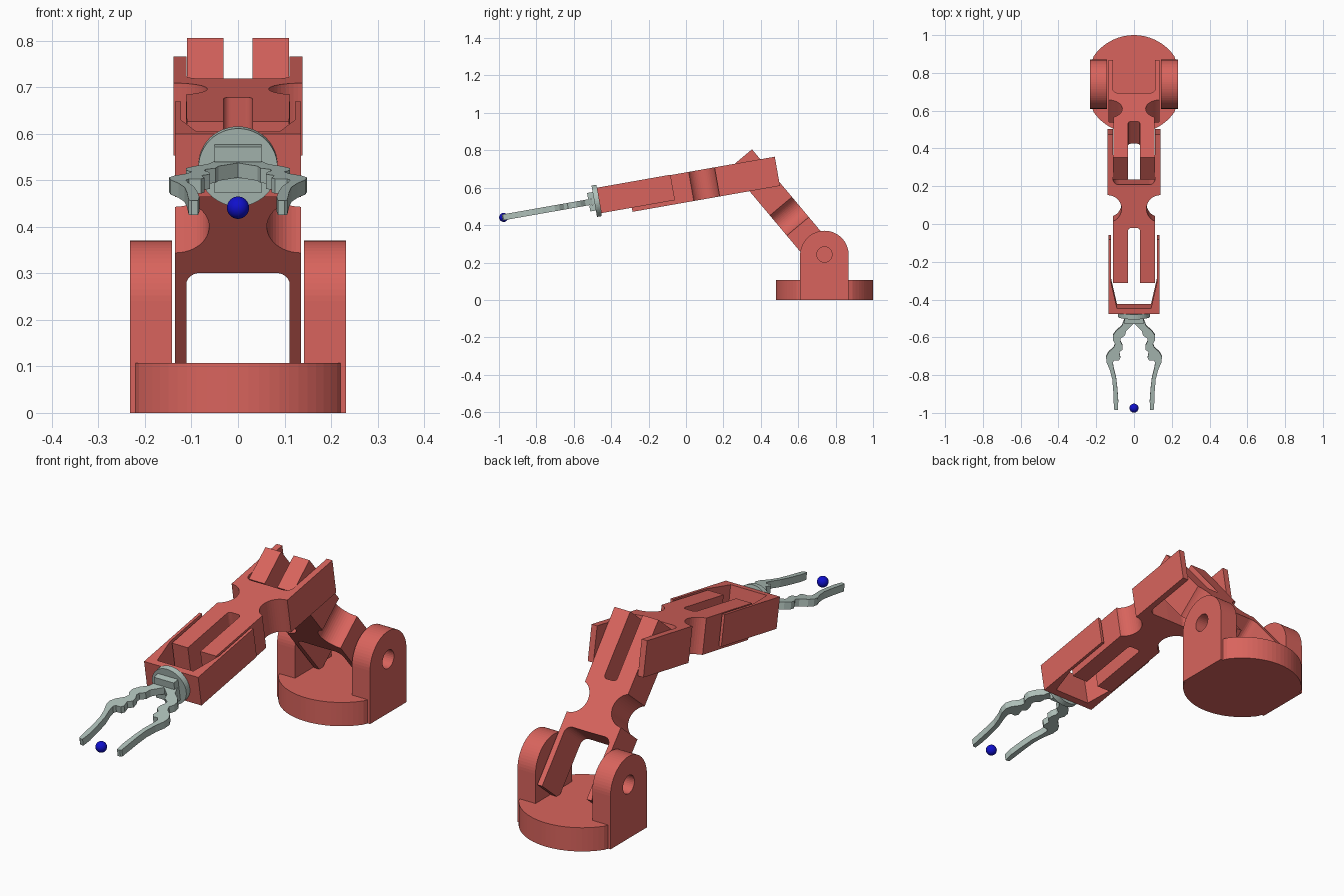
import bpy, bmesh
from math import sin, cos, radians
from mathutils import Matrix

if "Cube" in bpy.data.objects:
    bpy.data.objects.remove(bpy.data.objects["Cube"])


def material(name, rgb):
    m = bpy.data.materials.new(name)
    m.diffuse_color = (*rgb, 1)
    m.use_nodes = True
    m.node_tree.nodes["Principled BSDF"].inputs["Base Color"].default_value = m.diffuse_color
    return m


RED = material("coral red", (0.69, 0.127, 0.109))
GREY = material("pale grey green", (0.43, 0.53, 0.49))
BLUE = material("deep blue", (0.005, 0.005, 0.6))


def arc(cx, cy, r, a0, a1, n=12):
    return [(cx + r * cos(radians(a0 + (a1 - a0) * i / n)),
             cy + r * sin(radians(a0 + (a1 - a0) * i / n))) for i in range(n + 1)]


def mirrored(half):
    """Close a half outline (x >= 0) across x = 0."""
    return half + [(-x, y) for x, y in reversed(half) if x > 1e-6]


def prism(name, outline, lo, hi, mat, matrix=Matrix()):
    """Extrude a flat outline from lo to hi along local z, then place it."""
    bm = bmesh.new()
    face = bm.faces.new([bm.verts.new((x, y, lo)) for x, y in outline])
    ext = bmesh.ops.extrude_face_region(bm, geom=[face])["geom"]
    moved = [v for v in ext if isinstance(v, bmesh.types.BMVert)]
    bmesh.ops.translate(bm, verts=moved, vec=(0, 0, hi - lo))
    bm.transform(matrix)
    bmesh.ops.recalc_face_normals(bm, faces=bm.faces)
    me = bpy.data.meshes.new(name)
    bm.to_mesh(me)
    bm.free()
    me.materials.append(mat)
    ob = bpy.data.objects.new(name, me)
    bpy.context.collection.objects.link(ob)
    return ob


def frame(y, z, angle):
    """Local y runs forward along a limb raised by angle, local z is its top."""
    c, s = cos(radians(angle)), sin(radians(angle))
    return Matrix(((-1, 0, 0, 0), (0, -c, s, y), (0, s, c, z), (0, 0, 0, 1)))


# outline in y-z extruded along x, and outline in x-z extruded along y
SIDEWAYS = Matrix(((0, 0, 1, 0), (1, 0, 0, 0), (0, 1, 0, 0), (0, 0, 0, 1)))
FORWARD = Matrix.Rotation(radians(-90), 4, 'X')

# base disc with flats where the brackets stand
disc = [(max(-0.22, min(0.22, x)), y) for x, y in arc(0, 0.74, 0.26, 0, 360, 72)[:-1]]
prism("base_disc", disc, 0, 0.107, RED)

# shoulder brackets with pivot holes
hole = prism("pivot_cutter", arc(0.74, 0.243, 0.041, 0, 360, 32)[:-1], -0.4, 0.4, RED, SIDEWAYS)
hole.hide_render = True
hole.hide_viewport = True
bracket = [(0.61, 0), (0.87, 0)] + arc(0.74, 0.24, 0.13, 0, 180, 32)
for side, lo in (("left", 0.142), ("right", -0.232)):
    ob = prism(side + "_bracket", bracket, lo, lo + 0.09, RED, SIDEWAYS)
    cut = ob.modifiers.new("pivot hole", 'BOOLEAN')
    cut.operation = 'DIFFERENCE'
    cut.solver = 'EXACT'
    cut.object = hole

# arm link: fork at the back, waist, two prongs at the front


def link(w):
    half = [(0, 0.27)] + arc(0.08, 0.24, 0.031, 90, 0, 6)
    half += [(0.111, 0), (w, 0)] + arc(w, 0.40, 0.073, 270, 112, 20)
    half += [(0.11, 0.80), (0.031, 0.80)] + arc(0.016, 0.519, 0.015, 0, -90, 5) + [(0, 0.504)]
    return mirrored(half)


prism("lower_arm", link(0.135), -0.077, 0.077, RED, frame(0.808, 0.143, 50))
fore = frame(-0.465, 0.532, -10)
prism("upper_arm", link(0.139), -0.091, 0.067, RED,
      fore @ Matrix.Translation((0, -0.966, 0)))

# wrist yoke with tapered cavity around the prongs
yoke = mirrored([(0, -0.03), (0.09, -0.03), (0.122, -0.17), (0.122, -0.40),
                 (0.135, -0.40), (0.135, 0), (0, 0)])
prism("wrist_yoke", yoke, -0.069, 0.069, RED, fore)

# gripper mount: flange and slotted block
prism("gripper_flange", arc(0, 0, 0.085, 0, 360, 48)[:-1], 0, 0.026, GREY, fore @ FORWARD)
slot = [(0.026, -0.05), (0.056, -0.05), (0.056, -0.017), (0.036, -0.017),
        (0.036, 0.017), (0.056, 0.017), (0.056, 0.05), (0.026, 0.05)]
prism("gripper_block", slot, -0.05, 0.05, GREY, fore @ SIDEWAYS)

# wavy gripper fingers
finger = [(0.0, 0.036), (0.05, 0.036), (0.065, 0.075), (0.095, 0.10), (0.112, 0.125),
          (0.112, 0.15), (0.10, 0.17), (0.108, 0.19), (0.135, 0.215), (0.148, 0.24),
          (0.145, 0.27), (0.128, 0.31), (0.115, 0.36), (0.11, 0.42), (0.106, 0.52),
          (0.10, 0.526), (0.086, 0.526), (0.083, 0.48), (0.088, 0.41), (0.095, 0.35),
          (0.108, 0.30), (0.112, 0.27), (0.105, 0.258), (0.08, 0.258), (0.072, 0.245),
          (0.078, 0.215), (0.06, 0.20), (0.062, 0.175), (0.072, 0.155), (0.07, 0.14),
          (0.048, 0.125), (0.042, 0.10), (0.0, 0.06)]
for side, s in (("left", -1), ("right", 1)):
    prism(side + "_finger", [(s * x, y) for x, y in finger], -0.016, 0.016, GREY, fore)

# target ball between the finger tips
bpy.ops.mesh.primitive_uv_sphere_add(segments=32, ring_count=16, radius=0.024,
                                     location=(0, -0.975, 0.441))
ball = bpy.context.object
ball.name = "target_ball"
ball.data.materials.append(BLUE)
bpy.ops.object.shade_smooth()
